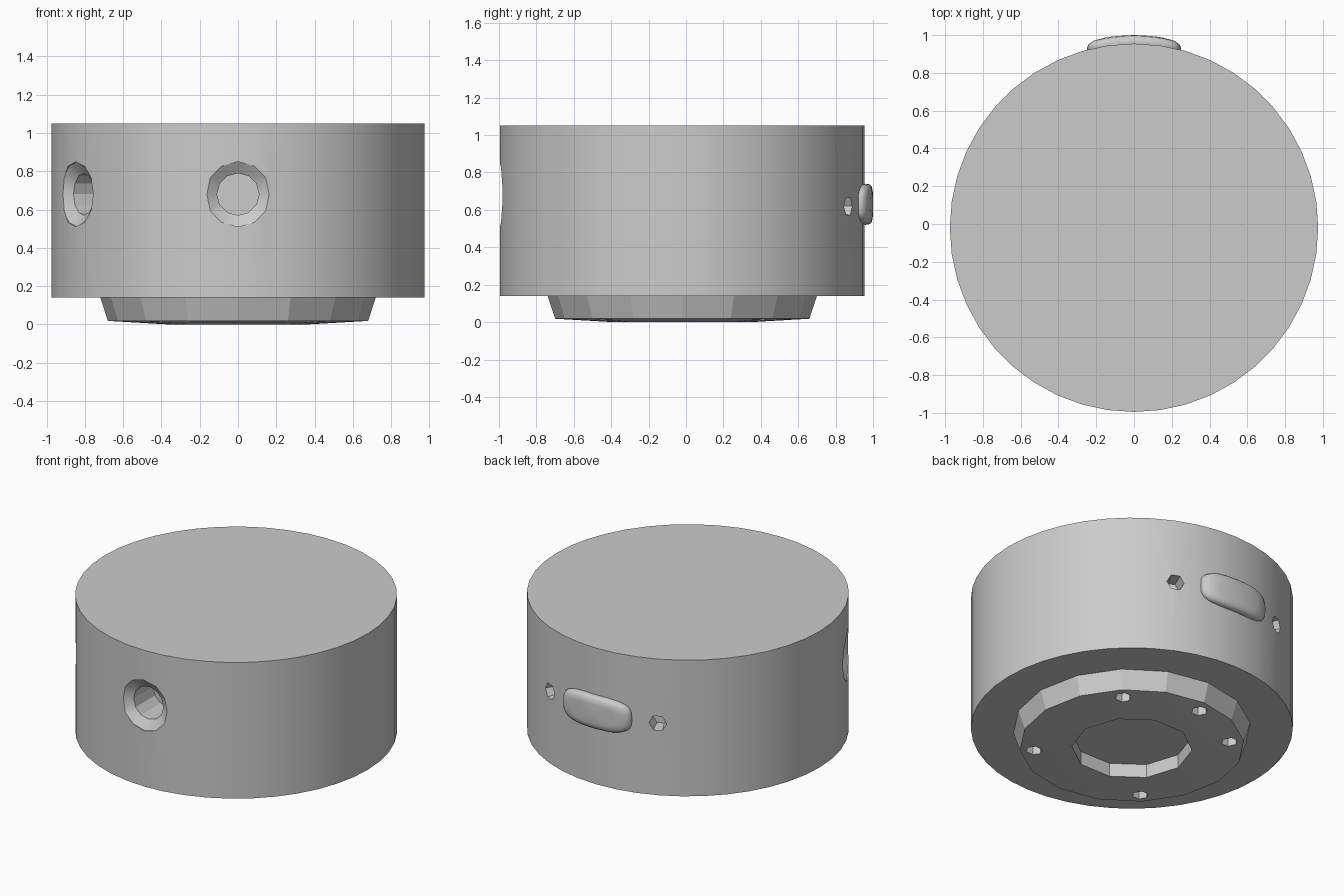
import bpy, bmesh, math
from mathutils import Matrix, Vector

if "Cube" in bpy.data.objects:
    bpy.data.objects.remove(bpy.data.objects["Cube"])

grey = bpy.data.materials.new("grey metal")
grey.use_nodes = True
grey.diffuse_color = (0.6, 0.6, 0.6, 1)
grey.node_tree.nodes["Principled BSDF"].inputs["Base Color"].default_value = grey.diffuse_color

CENTRE = Vector((0, -0.02, 0))
RADIUS = 0.975


def finish(name, bm):
    bmesh.ops.recalc_face_normals(bm, faces=bm.faces)
    mesh = bpy.data.meshes.new(name)
    bm.to_mesh(mesh)
    bm.free()
    mesh.materials.append(grey)
    obj = bpy.data.objects.new(name, mesh)
    bpy.context.collection.objects.link(obj)
    return obj


def activate(obj):
    bpy.ops.object.select_all(action='DESELECT')
    obj.select_set(True)
    bpy.context.view_layer.objects.active = obj


def lathe(name, profile, sides, matrix=Matrix.Identity(4)):
    """Closed solid from (radius, height) rings, capped at both ends."""
    bm = bmesh.new()
    rings = []
    for r, h in profile:
        ring = []
        for i in range(sides):
            a = math.tau * i / sides
            ring.append(bm.verts.new(matrix @ Vector((r * math.cos(a), r * math.sin(a), h))))
        rings.append(ring)
    for low, high in zip(rings, rings[1:]):
        for i in range(sides):
            j = (i + 1) % sides
            bm.faces.new((low[i], low[j], high[j], high[i]))
    bm.faces.new(rings[0])
    bm.faces.new(rings[-1])
    return finish(name, bm)


def carve(target, cutters):
    for cutter in cutters:
        mod = target.modifiers.new("hole", 'BOOLEAN')
        mod.operation = 'DIFFERENCE'
        mod.solver = 'EXACT'
        mod.object = cutter
        activate(target)
        bpy.ops.object.modifier_apply(modifier=mod.name)
        bpy.data.objects.remove(cutter)


def smooth(obj, angle):
    activate(obj)
    bpy.ops.object.shade_smooth_by_angle(angle=math.radians(angle))


def outward(x, y, z):
    """Frame whose own z axis points out of the side wall along (x, y)."""
    turn = Vector((x, y, 0)).to_track_quat('Z', 'Y').to_matrix().to_4x4()
    return Matrix.Translation(CENTRE + Vector((0, 0, z))) @ turn


# Main drum
drum = lathe("drum_body", [(RADIUS, 0.14), (RADIUS, 1.05)], 44, Matrix.Translation(CENTRE))

# Countersunk ports at the front and front right, small sockets at the back
socket = [(0.11, 0.72), (0.11, 0.925), (0.17, 0.965), (0.17, 1.1)]
cutters = [lathe("port_cutter", socket, 12, outward(x, y, 0.68))
           for x, y in ((0, -1), (-0.87, -0.49))]
cutters += [lathe("socket_cutter", [(0.045, 0.88), (0.068, 1.1)], 6, outward(side * 0.4, 0.89, 0.62))
            for side in (-1, 1)]
carve(drum, cutters)
smooth(drum, 25)

# Chamfered base boss with a raised rim around its central recess
boss = lathe("base_boss", [(0.37, 0.0), (0.68, 0.018), (0.72, 0.141)], 16,
             Matrix.Translation(CENTRE))
cutters = [lathe("recess_cutter", [(0.365, -0.1), (0.365, 0.09)], 10, Matrix.Translation(CENTRE))]
for x, y in ((0.42, 0.42), (-0.42, 0.42), (0.42, -0.42), (-0.42, -0.42), (-0.04, 0.59)):
    spot = Matrix.Translation(CENTRE + Vector((x, y, 0)))
    cutters.append(lathe("screw_cutter", [(0.05, -0.1), (0.05, 0.09)], 6, spot))
carve(boss, cutters)
smooth(boss, 15)


# Rounded button that follows the curve of the back wall
def on_wall(u, v, lift):
    y = CENTRE.y + math.sqrt(RADIUS ** 2 - u * u) + lift
    return Vector((u, y, 0.63 + v))


bm = bmesh.new()
sides = 32
rings = []
for scale, lift in ((0.94, -0.02), (1, 0.005), (0.97, 0.025), (0.86, 0.039), (0.6, 0.044)):
    ring = []
    for i in range(sides):
        a = math.tau * i / sides
        c, s = math.cos(a), math.sin(a)
        u = math.copysign(abs(c) ** 0.6, c) * 0.25 * scale
        v = math.copysign(abs(s) ** 0.6, s) * 0.11 * scale
        ring.append(bm.verts.new(on_wall(u, v, lift)))
    rings.append(ring)
top = bm.verts.new(on_wall(0, 0, 0.045))
for i in range(sides):
    j = (i + 1) % sides
    for low, high in zip(rings, rings[1:]):
        bm.faces.new((low[i], low[j], high[j], high[i]))
    bm.faces.new((rings[-1][i], rings[-1][j], top))
bm.faces.new(rings[0])
button = finish("back_button", bm)
smooth(button, 60)
